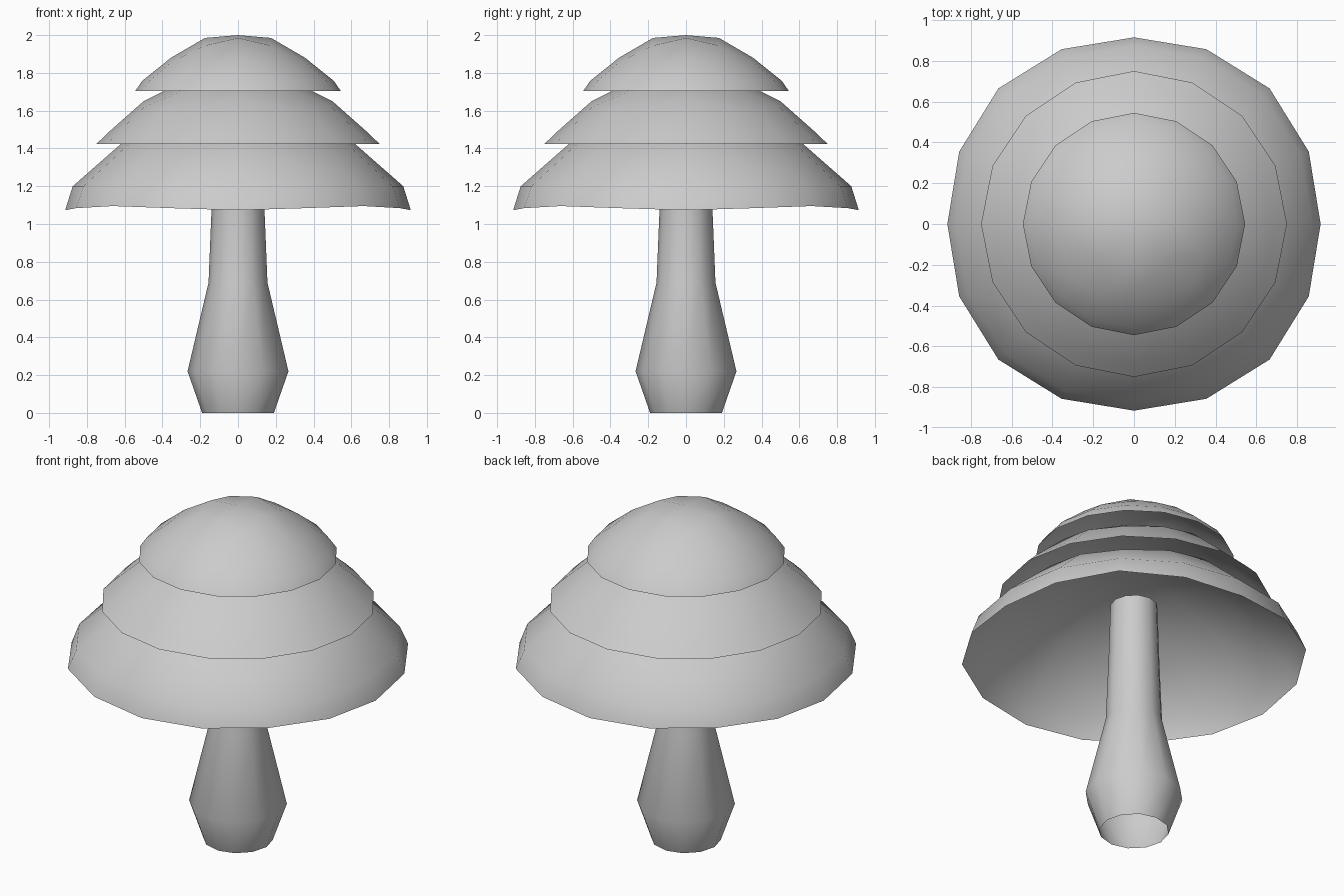
import bpy, bmesh, math

cube = bpy.data.objects.get("Cube")
if cube:
    bpy.data.objects.remove(cube, do_unlink=True)

grey = bpy.data.materials.new("plain_grey")
grey.use_nodes = True
GREY = (0.6, 0.6, 0.6, 1)
grey.diffuse_color = GREY
grey.node_tree.nodes["Principled BSDF"].inputs["Base Color"].default_value = GREY


def make_ring(bm, sides, r, z, flare=0.0, drop=0.0, shared=False):
    """One ring; flare and drop move its diagonal points, shared merges them."""
    ring = []
    for i in range(sides):
        if shared and i % 4 > 1:
            ring.append(ring[-1])
            continue
        step = i + 1 if shared and i % 4 == 1 else i
        a = math.tau * step / sides
        diagonal = (1 - math.cos(4 * a)) / 2
        radius = r + flare * diagonal
        ring.append(bm.verts.new((radius * math.cos(a), radius * math.sin(a),
                                  z - drop * diagonal)))
    return ring


def finish(name, bm, rings):
    """Bridge the rings from bottom to top into a smooth open surface."""
    for low, high in zip(rings, rings[1:]):
        sides = len(low)
        for i in range(sides):
            j = (i + 1) % sides
            corners = list(dict.fromkeys((low[i], low[j], high[j], high[i])))
            if len(corners) > 2:
                bm.faces.new(corners)
    mesh = bpy.data.meshes.new(name)
    bm.to_mesh(mesh)
    bm.free()
    mesh.materials.append(grey)
    obj = bpy.data.objects.new(name, mesh)
    bpy.context.collection.objects.link(obj)
    bpy.ops.object.select_all(action='DESELECT')
    obj.select_set(True)
    bpy.context.view_layer.objects.active = obj
    bpy.ops.object.shade_smooth_by_angle(angle=math.radians(50))


def cap(name, rows, apex):
    """Hollow dome: sixteen-sided rows, an eight-point crown ring and an apex."""
    bm = bmesh.new()
    rings = [make_ring(bm, 16, *row) for row in rows[:-1]]
    rings.append(make_ring(bm, 16, *rows[-1], shared=True))
    rings.append([bm.verts.new((0, 0, apex))] * 16)
    finish(name, bm, rings)


# Stem: open tube with a swollen foot
bm = bmesh.new()
stem_profile = [(0.19, 0), (0.267, 0.22), (0.156, 0.69), (0.14, 1.08), (0.13, 1.41)]
finish("stem", bm, [make_ring(bm, 12, r, z) for r, z in stem_profile])

# Caps: rows of radius, height, diagonal flare and diagonal drop
cap("lower_cap", [(0.915, 1.073, 0.025, -0.022), (0.875, 1.2, 0.02, 0),
                  (0.59, 1.45, 0.09, 0.07), (0.29, 1.59, 0.12, 0.06)], 1.62)
cap("middle_cap", [(0.75, 1.423), (0.692, 1.48),
                   (0.5, 1.65, 0.07, 0.06), (0.24, 1.78, 0.1, 0.05)], 1.8)
cap("top_cap", [(0.545, 1.703), (0.508, 1.757),
                (0.355, 1.88, 0.055, 0.045), (0.175, 1.985, 0.07, 0.04)], 2.0)
